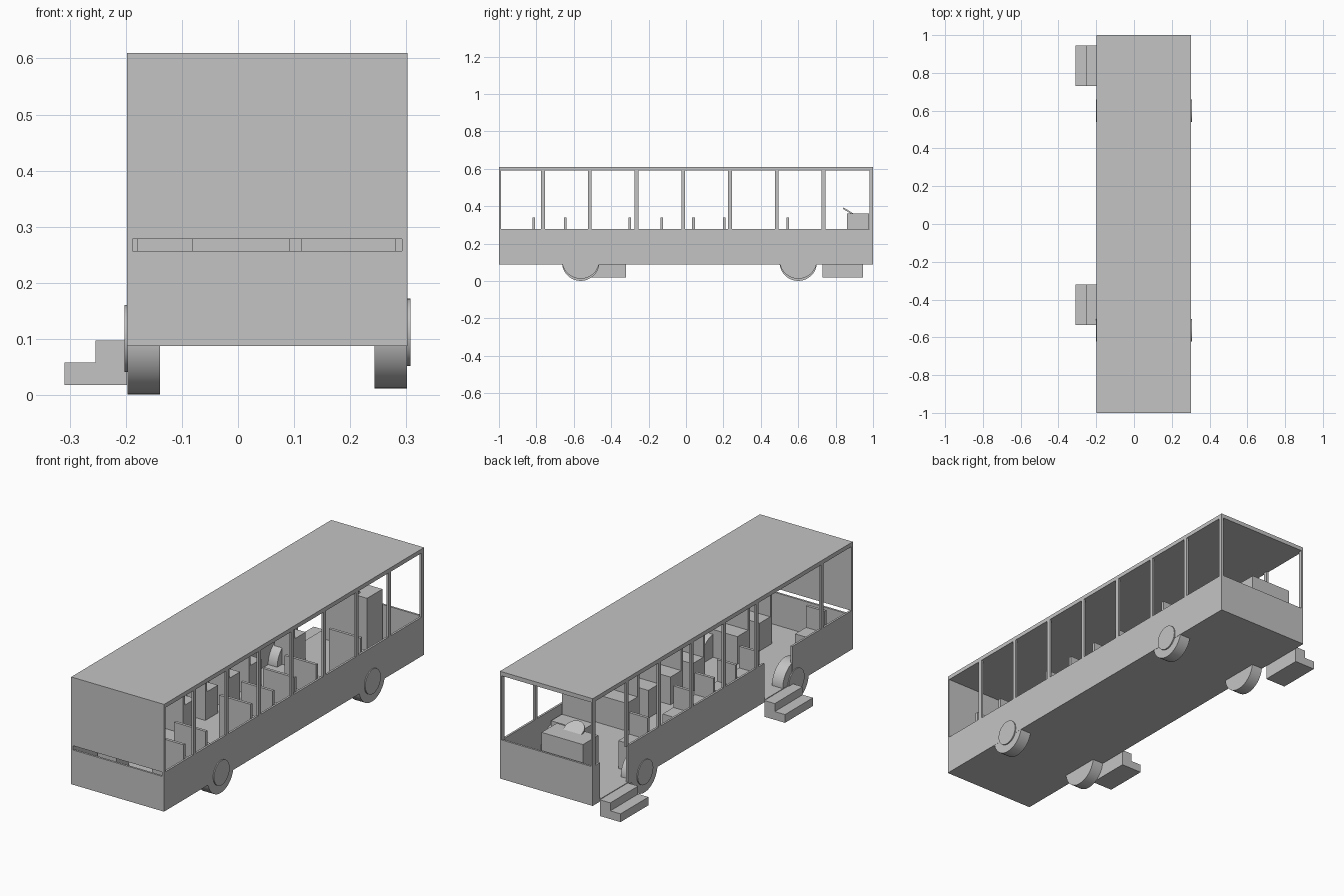
import bpy, math

if "Cube" in bpy.data.objects:
    bpy.data.objects.remove(bpy.data.objects["Cube"])

grey = bpy.data.materials.new("plain grey")
grey.diffuse_color = (0.55, 0.55, 0.55, 1)
grey.use_nodes = True
grey.node_tree.nodes["Principled BSDF"].inputs["Base Color"].default_value = grey.diffuse_color


def box(name, x0, x1, y0, y1, z0, z1):
    bpy.ops.mesh.primitive_cube_add(size=1, location=((x0 + x1) / 2, (y0 + y1) / 2, (z0 + z1) / 2))
    ob = bpy.context.object
    ob.name = name
    ob.scale = (x1 - x0, y1 - y0, z1 - z0)
    bpy.ops.object.transform_apply(location=False, rotation=False, scale=True)
    ob.data.materials.append(grey)
    return ob


def disc(name, radius, depth, loc, rot):
    bpy.ops.mesh.primitive_cylinder_add(vertices=48, radius=radius, depth=depth, location=loc, rotation=rot)
    ob = bpy.context.object
    ob.name = name
    ob.data.materials.append(grey)
    bpy.ops.object.shade_smooth_by_angle(angle=math.radians(35))
    return ob


# Overall shell sizes
L, R = -0.198, 0.302
T = 0.01
BOTTOM, FLOOR, SILL, EAVE, TOP = 0.088, 0.1, 0.278, 0.59, 0.61

# Floor and roof
box("floor", L, R, -1, 1, BOTTOM, FLOOR)
box("roof", L, R, -1, 1, EAVE, TOP)

# Right lower wall, left lower wall split by the two doorways
box("right_wall", R - T, R, -1, 1, FLOOR, SILL)
doors = [(-0.535, -0.32), (0.73, 0.945)]
for a, b in [(-1, -0.535), (-0.32, 0.73), (0.945, 1)]:
    box("left_wall", L, L + T, a, b, FLOOR, SILL)

# Closed end: low wall, narrow slot, tall panel
box("rear_lower_wall", L + T, R - T, -1, -1 + T, FLOOR, 0.257)
box("rear_panel", L + T, R - T, -1, -1 + T, SILL, EAVE)
# Open windscreen end
box("windscreen_wall", L + T, R - T, 1 - T, 1, FLOOR, SILL)

# Window pillars
for i in range(9):
    y = -1.015 + 0.25 * i
    y0, y1 = max(-1, y - 0.01), y + 0.01
    if i == 0:
        y0, y1 = -1, -0.99
    if i == 8:
        y0, y1 = 0.98, 1.0
    box("right_pillar", R - T, R, y0, y1, SILL, EAVE)
    if i != 2:
        box("left_pillar", L, L + T, y0, y1, SILL, EAVE)

# Door steps
for a, b in doors:
    box("upper_step", -0.254, L, a, b, 0.018, 0.097)
    box("lower_step", -0.309, -0.254, a, b, 0.018, 0.058)

# Wheels with slightly proud hubs
side = (0, math.pi / 2, 0)
for y in (-0.563, 0.6):
    disc("left_wheel", 0.1, 0.058, (-0.168, y, 0.101), side)
    disc("left_hub", 0.06, 0.01, (-0.197, y, 0.101), side)
    disc("right_wheel", 0.1, 0.058, (0.272, y, 0.112), side)
    disc("right_hub", 0.06, 0.01, (0.302, y, 0.112), side)


# Seats: cushion block with a thin back
def seat(x0, x1, y):
    box("seat_back", x0, x1, y - 0.007, y + 0.007, FLOOR, 0.34)
    box("seat_cushion", x0, x1, y + 0.007, y + 0.09, FLOOR, 0.235)


for y in (-0.815, -0.645, -0.3, -0.13, 0.04, 0.205, 0.545):
    seat(0.112, 0.282, y)
    if y != -0.645:
        seat(-0.18, -0.08, y)

# Driver's console and steering wheel
box("driver_console", -0.13, 0.093, 0.86, 0.978, FLOOR, 0.36)
disc("steering_wheel", 0.05, 0.008, (-0.015, 0.883, 0.364), (math.radians(-31), 0, 0))
